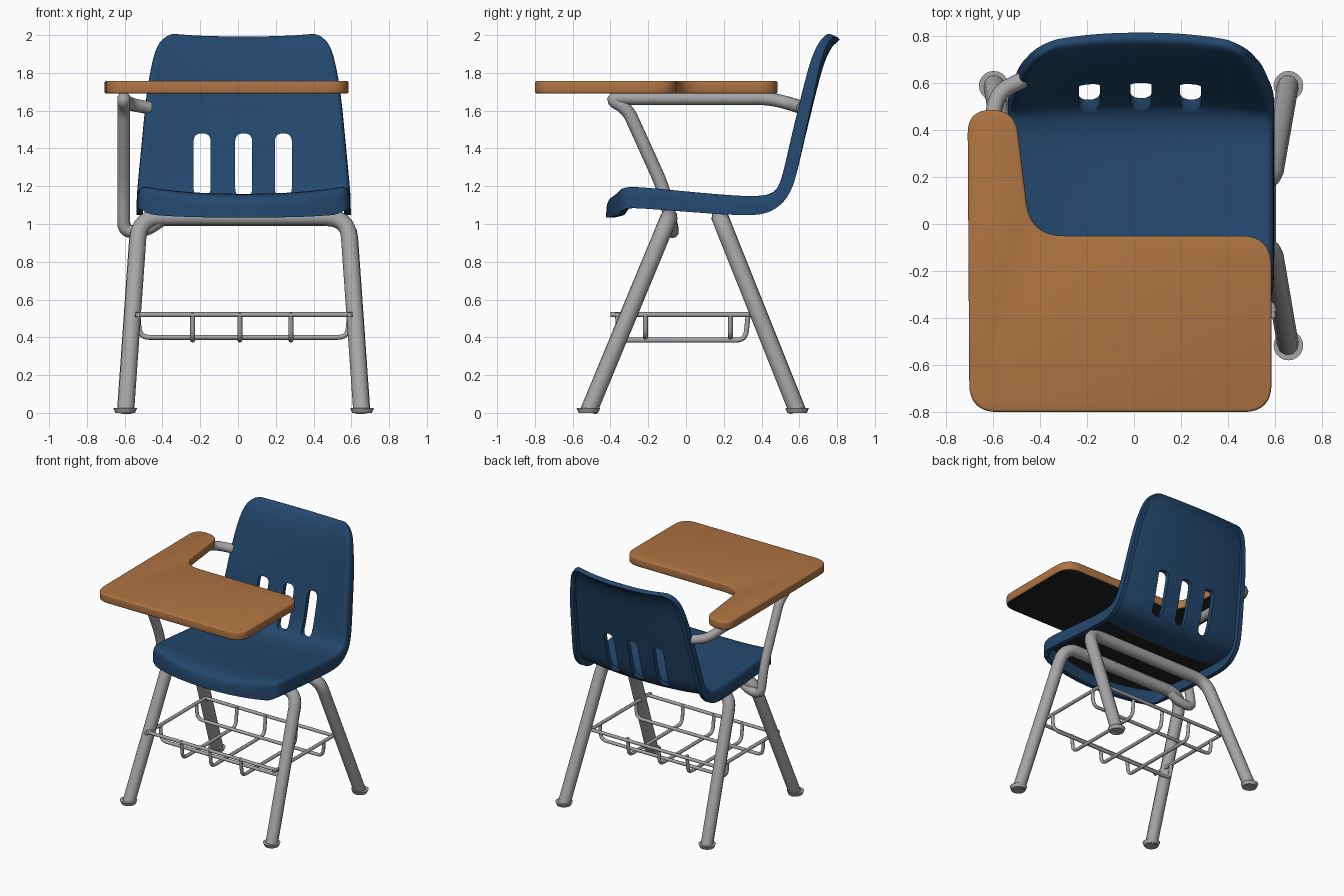
import bpy, bmesh, math
from mathutils import Vector

if "Cube" in bpy.data.objects:
    bpy.data.objects.remove(bpy.data.objects["Cube"])

CX = 0.03  # centre line of the chair


def material(name, rgb):
    m = bpy.data.materials.new(name)
    m.diffuse_color = (*rgb, 1)
    m.use_nodes = True
    m.node_tree.nodes["Principled BSDF"].inputs["Base Color"].default_value = m.diffuse_color
    return m


BLUE = material("navy plastic", (0.017, 0.064, 0.155))
WOOD = material("orange wood", (0.43, 0.175, 0.056))
METAL = material("grey metal", (0.38, 0.38, 0.39))
BLACK = material("black underside", (0.015, 0.016, 0.018))


def mesh_object(name, bm, *mats):
    me = bpy.data.meshes.new(name)
    bm.to_mesh(me)
    bm.free()
    ob = bpy.data.objects.new(name, me)
    bpy.context.collection.objects.link(ob)
    for m in mats:
        me.materials.append(m)
    return ob


def activate(ob):
    bpy.ops.object.select_all(action='DESELECT')
    ob.select_set(True)
    bpy.context.view_layer.objects.active = ob


def apply_all(ob):
    activate(ob)
    for m in list(ob.modifiers):
        bpy.ops.object.modifier_apply(modifier=m.name)


def smooth(ob, angle=40):
    activate(ob)
    bpy.ops.object.shade_smooth_by_angle(angle=math.radians(angle))


def fillet(pts, radii, closed=False, steps=6):
    """Round the corners of a polyline."""
    pts = [Vector(p) for p in pts]
    n, out = len(pts), []
    for i, p in enumerate(pts):
        r = radii[i] if isinstance(radii, (list, tuple)) else radii
        if not closed and i in (0, n - 1):
            out.append(p)
            continue
        a, b = pts[i - 1] - p, pts[(i + 1) % n] - p
        r = min(r, a.length * 0.49, b.length * 0.49)
        a, b = p + a.normalized() * r, p + b.normalized() * r
        for k in range(steps + 1):
            t = k / steps
            out.append(a * (1 - t) ** 2 + p * 2 * t * (1 - t) + b * t * t)
    return out


def tube(name, pts, radius, bend, sides=3):
    cu = bpy.data.curves.new(name, 'CURVE')
    cu.dimensions = '3D'
    cu.bevel_depth = radius
    cu.bevel_resolution = sides
    cu.use_fill_caps = True
    path = fillet(pts, bend)
    sp = cu.splines.new('POLY')
    sp.points.add(len(path) - 1)
    for q, p in zip(sp.points, path):
        q.co = (*p, 1)
    cu.materials.append(METAL)
    ob = bpy.data.objects.new(name, cu)
    bpy.context.collection.objects.link(ob)
    activate(ob)
    bpy.ops.object.convert(target='MESH')
    smooth(bpy.context.object, 50)


def prism(outline, lift):
    bm = bmesh.new()
    f = bm.faces.new([bm.verts.new(p) for p in outline])
    ext = bmesh.ops.extrude_face_region(bm, geom=[f], use_keep_orig=True)
    bmesh.ops.translate(bm, vec=lift, verts=[v for v in ext['geom'] if isinstance(v, bmesh.types.BMVert)])
    bmesh.ops.recalc_face_normals(bm, faces=bm.faces)
    return bm


# Seat shell: rows of (y, z, half width, rim depth), front edge to top of back
ROWS = [(-0.425, 1.125, 0.50, 0.09), (-0.37, 1.16, 0.555, 0.09), (-0.25, 1.16, 0.567, 0.09),
        (0.0, 1.135, 0.567, 0.085), (0.28, 1.11, 0.567, 0.08), (0.42, 1.11, 0.567, 0.08),
        (0.505, 1.145, 0.567, 0.08), (0.545, 1.23, 0.56, 0.08), (0.60, 1.48, 0.535, 0.075),
        (0.655, 1.70, 0.515, 0.07), (0.695, 1.86, 0.485, 0.06), (0.74, 1.955, 0.455, 0.05),
        (0.785, 2.005, 0.38, 0.04)]
US = [-1, -0.9, -0.65, -0.33, 0, 0.33, 0.65, 0.9, 1]
NR, NU = len(ROWS), len(US)


def shell_point(i, j):
    ci, cj = min(max(i, 0), NR - 1), min(max(j, 0), NU - 1)
    y, z, hw, rim = ROWS[ci]
    u = US[cj]
    p, q = ROWS[max(ci - 1, 0)], ROWS[min(ci + 1, NR - 1)]
    n = Vector((0, p[1] - q[1], q[0] - p[0])).normalized()
    if ci < 2:
        n = Vector((0, 0, 1))
    co = Vector((CX + u * hw, y, z)) + n * 0.045 * abs(u) ** 2.5
    if ci < 2:
        co.y += 0.07 * u * u * (1 - 0.5 * ci)
    if ci == NR - 1:
        co.z -= 0.015 * u * u
    if (ci, cj) != (i, j):  # outer ring turns back to form the rim
        co -= n * (rim + (0.03 * u * u if ci < 6 else 0))
    return co


bm = bmesh.new()
grid = {(i, j): bm.verts.new(shell_point(i, j)) for i in range(-1, NR + 1) for j in range(-1, NU + 1)}
for i in range(-1, NR):
    for j in range(-1, NU):
        if not (i in (-1, NR - 1) and j in (-1, NU - 1)):
            bm.faces.new([grid[i, j], grid[i, j + 1], grid[i + 1, j + 1], grid[i + 1, j]])
bmesh.ops.remove_doubles(bm, verts=bm.verts, dist=1e-5)
bmesh.ops.delete(bm, geom=[v for v in bm.verts if not v.link_faces], context='VERTS')
shell = mesh_object("seat_shell", bm, BLUE, BLACK)
sub = shell.modifiers.new("round", 'SUBSURF')
sub.levels = sub.render_levels = 2
sol = shell.modifiers.new("thickness", 'SOLIDIFY')
sol.thickness, sol.offset = 0.035, -1
apply_all(shell)

# Three slots through the backrest
for x in (-0.19, CX, 0.24):
    w, z0, z1 = 0.045, 1.145, 1.48
    ring = fillet([(x - w, 0.4, z0), (x + w, 0.4, z0), (x + w, 0.4, z1), (x - w, 0.4, z1)], w, True)
    cutter = mesh_object("slot_cutter", prism(ring, (0, 0.5, 0)))
    cutter.hide_render = True
    cut = shell.modifiers.new("slot", 'BOOLEAN')
    cut.operation, cut.object, cut.solver = 'DIFFERENCE', cutter, 'EXACT'
    apply_all(shell)
    bpy.data.objects.remove(cutter)

# Black underside of the seat
for f in shell.data.polygons:
    c = f.center
    f.material_index = int(f.normal.z < -0.8 and c.y < 0.28 and abs(c.x - CX) < 0.53 and c.z > 1.058)
smooth(shell, 45)

# Writing desk with armrest
outline = fillet([(-0.70, -0.80, 1.69), (0.585, -0.80, 1.69), (0.585, -0.05, 1.69), (-0.44, -0.05, 1.69),
                  (-0.505, 0.485, 1.69), (-0.708, 0.485, 1.69)],
                 [0.12, 0.12, 0.13, 0.14, 0.11, 0.11], True, 8)
bm = prism(outline, (0, 0, 0.068))
desk = mesh_object("desk_top", bm, WOOD, BLACK)
bev = desk.modifiers.new("soft_edge", 'BEVEL')
bev.width, bev.segments, bev.limit_method, bev.angle_limit = 0.012, 3, 'ANGLE', math.radians(50)
apply_all(desk)
for f in desk.data.polygons:
    f.material_index = int(f.normal.z < -0.95)
smooth(desk)

# Leg frames: one bent tube for each pair of legs, with feet
for name, foot_y, top_y in (("front", -0.515, -0.09), ("rear", 0.59, 0.18)):
    half = [(0.625, foot_y, 0.01), (0.553, top_y, 1.035)]
    pts = [(CX - x, y, z) for x, y, z in half] + [(CX + x, y, z) for x, y, z in reversed(half)]
    tube(name + "_legs", pts, 0.046, 0.12)
    for side, label in ((-1, "left"), (1, "right")):
        bm = bmesh.new()
        bmesh.ops.create_cone(bm, cap_ends=True, segments=20, radius1=0.052, radius2=0.063, depth=0.026)
        bmesh.ops.translate(bm, vec=(CX + side * 0.627, foot_y - 0.002, 0.013), verts=bm.verts)
        smooth(mesh_object(f"{name}_{label}_foot", bm, METAL))

# Desk support: from the backrest, under the armrest, down to the frame
tube("desk_support",
     [(-0.47, 0.615, 1.615), (-0.58, 0.56, 1.635), (-0.605, 0.44, 1.665), (-0.605, -0.41, 1.665),
      (-0.605, -0.31, 1.61), (-0.605, -0.115, 1.18), (-0.605, -0.07, 0.955), (-0.49, -0.075, 0.965),
      (-0.40, -0.09, 1.025)],
     0.035, [0, 0.06, 0.08, 0.06, 0.06, 0.1, 0.07, 0.05, 0])

# Wire book basket
W = 0.013
for name, y in (("front", -0.365), ("rear", 0.35)):
    tube(f"basket_{name}_bar", [(CX - 0.575, y, 0.52), (CX + 0.575, y, 0.52)], W, 0, 2)
for side, label in ((-1, "left"), (1, "right")):
    x = CX + side * 0.56
    tube(f"basket_{label}_bar", [(x, -0.40, 0.52), (x, 0.37, 0.52)], W, 0, 2)
for k, y in enumerate((-0.215, 0.235)):
    tube(f"basket_cross_wire_{k}", [(CX - 0.56, y, 0.525), (CX - 0.55, y, 0.40),
                                    (CX + 0.55, y, 0.40), (CX + 0.56, y, 0.525)], W, 0.05, 2)
for k, x in enumerate((-0.24, 0.01, 0.28)):
    tube(f"basket_long_wire_{k}", [(x, -0.365, 0.53), (x, -0.35, 0.385),
                                   (x, 0.315, 0.385), (x, 0.33, 0.53)], W, 0.05, 2)
